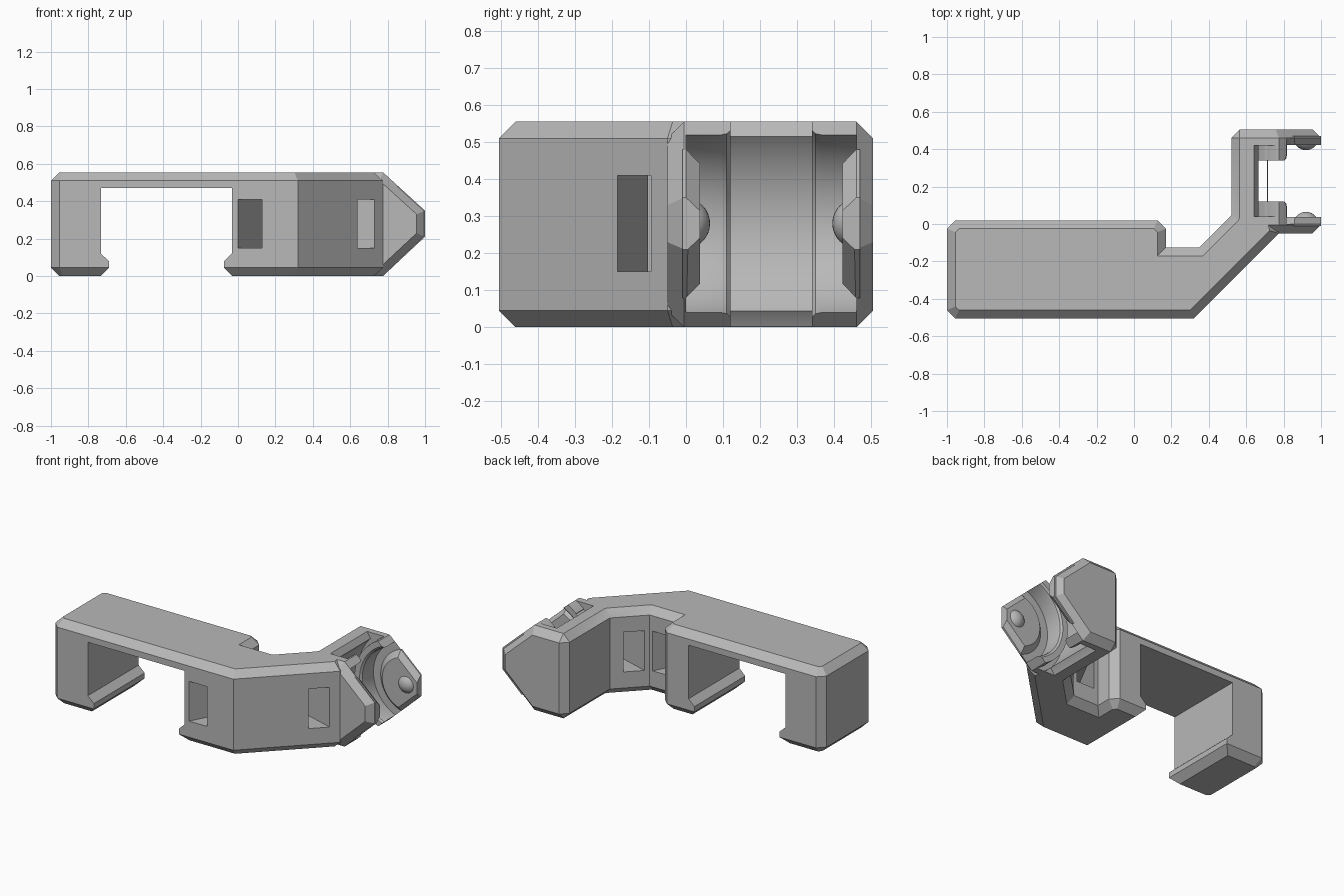
import bpy, bmesh, math
from mathutils import Vector, Matrix

if "Cube" in bpy.data.objects:
    bpy.data.objects.remove(bpy.data.objects["Cube"], do_unlink=True)

CH = 0.045            # chamfer width
H = 0.555             # overall height
AX, AZ = 0.92, 0.28   # centre of the round cradle

grey = bpy.data.materials.new("plain_grey")
grey.use_nodes = True
grey.diffuse_color = (0.48, 0.48, 0.48, 1)
grey.node_tree.nodes["Principled BSDF"].inputs["Base Color"].default_value = (0.48, 0.48, 0.48, 1)


def finish(name, bm):
    bmesh.ops.recalc_face_normals(bm, faces=bm.faces[:])
    me = bpy.data.meshes.new(name)
    bm.to_mesh(me)
    bm.free()
    me.materials.append(grey)
    ob = bpy.data.objects.new(name, me)
    bpy.context.collection.objects.link(ob)
    return ob


def prism(name, pts, axis, a, b, chamfer=None):
    """Extrude a 2D outline along y or z; chamfer(edge) picks edges to bevel."""
    place = (lambda p, t: (p[0], t, p[1])) if axis == "y" else (lambda p, t: (p[0], p[1], t))
    bm = bmesh.new()
    face = bm.faces.new([bm.verts.new(place(p, a)) for p in pts])
    ext = bmesh.ops.extrude_face_region(bm, geom=[face])
    step = Vector((0, b - a, 0)) if axis == "y" else Vector((0, 0, b - a))
    bmesh.ops.translate(bm, vec=step, verts=[v for v in ext["geom"] if isinstance(v, bmesh.types.BMVert)])
    bmesh.ops.recalc_face_normals(bm, faces=bm.faces[:])
    if chamfer:
        bmesh.ops.bevel(bm, geom=[e for e in bm.edges if chamfer(e)], offset=CH,
                        segments=1, profile=0.5, affect="EDGES")
    return finish(name, bm)


def lathe(name, profile, steps=72):
    """Revolve (radius, y) points around the cradle axis."""
    bm = bmesh.new()
    vs = [bm.verts.new((AX + r, y, AZ)) for r, y in profile]
    es = [bm.edges.new(p) for p in zip(vs, vs[1:])]
    bmesh.ops.spin(bm, geom=vs + es, cent=(AX, 0, AZ), axis=(0, 1, 0),
                   angle=math.tau, steps=steps, use_duplicate=False)
    bmesh.ops.remove_doubles(bm, verts=bm.verts[:], dist=1e-5)
    return finish(name, bm)


def combine(target, other, op, keep=False):
    bpy.context.view_layer.objects.active = target
    mod = target.modifiers.new("bool", "BOOLEAN")
    mod.operation, mod.solver, mod.object = op, "EXACT", other
    bpy.ops.object.modifier_apply(modifier=mod.name)
    if not keep:
        bpy.data.objects.remove(other, do_unlink=True)


# Clip body and diagonal neck, chamfered along top and bottom
outline = [(-1, -0.46), (-0.955, -0.505), (0.32, -0.505), (0.775, -0.05), (0.72, 0.18),
           (0.62, 0.20), (0.52, 0.045), (0.35, -0.125), (0.17, -0.125), (0.17, -0.025),
           (0.125, 0.02), (-0.955, 0.02), (-1, -0.025)]
body = prism("clip_bracket", outline, "z", 0, H,
             lambda e: abs(e.verts[0].co.z - e.verts[1].co.z) < 1e-4)

# Pointed cradle block
hexagon = [(0.52, 0), (0.775, 0), (1, 0.21), (1, 0.35), (0.775, H), (0.52, H)]


def cradle_edge(e):
    p, q = (v.co for v in e.verts)
    return abs(p.y - q.y) < 1e-4 or (p.x < 0.6 and q.x < 0.6)


combine(body, prism("cradle_block", hexagon, "y", -0.05, 0.505, cradle_edge), "UNION")

# Clip opening with snap lips
opening = [(-0.733, 0.47), (-0.733, 0.12), (-0.69, 0.08), (-0.69, 0.045), (-0.735, 0),
           (-0.735, -0.1), (-0.03, -0.1), (-0.03, 0), (-0.075, 0.045), (-0.075, 0.08),
           (-0.033, 0.12), (-0.033, 0.47)]
combine(body, prism("opening_cutter", opening, "y", -0.7, 0.2), "DIFFERENCE")

# Slanted strap slots through the front wall and the diagonal neck
front_slot = [(-0.053, -0.605), (0.077, -0.605), (0.356, -0.075), (0.226, -0.075)]
d = Vector((-0.956, 0.292))
a, b = Vector((0.64, -0.185)), Vector((0.73, -0.095))
neck_slot = [tuple(a - d * 0.1), tuple(b - d * 0.1), tuple(b + d * 0.33), tuple(a + d * 0.33)]
for pts in (front_slot, neck_slot):
    combine(body, prism("slot_cutter", pts, "z", 0.15, 0.41), "DIFFERENCE")

# Round cradle with two curved rails and an undercut behind them
half = [(0, 0), (0.262, 0), (0.262, 0.095), (0.266, 0.11), (0.278, 0.12), (0.315, 0.12),
        (0.315, 0.04), (0.347, 0.04)]
bore = half + [(r, 0.46 - y) for r, y in reversed(half)]
combine(body, lathe("bore_cutter", bore), "DIFFERENCE")

# Sloped relief at both ends of the undercut
for flip in (False, True):
    pts = [(0.637, 0.561), (0.666, 0.512), (0.685, 0.497), (0.712, 0.512), (0.712, 0.561)]
    if flip:
        pts = [(x, H - z) for x, z in pts]
    combine(body, prism("relief_cutter", pts, "y", 0.04, 0.42), "DIFFERENCE")

# Chamfered pads with round detents on the inside of each arm
for side, name in ((1, "front"), (-1, "back")):
    def at(y):
        return y if side > 0 else 0.46 - y
    pad = lathe(name + "_pad", [(0, at(-0.01)), (0.21, at(-0.01)), (0.21, at(0)),
                                (0.172, at(0.038)), (0, at(0.038))], 48)
    tip = prism("tip_cutter", hexagon, "y", -0.05, 0.505)
    combine(pad, tip, "INTERSECT")
    # slope the pad rim along the pointed tip
    for s in (1, -1):
        bm = bmesh.new()
        bm.from_mesh(pad.data)
        n = Vector((0.674, side * 0.7, s * 0.739)).normalized()
        edge = Vector((0.775, at(0), H if s > 0 else 0))
        bmesh.ops.bisect_plane(bm, geom=bm.verts[:] + bm.edges[:] + bm.faces[:],
                               plane_co=edge, plane_no=n, clear_outer=True)
        bmesh.ops.holes_fill(bm, edges=[e for e in bm.edges if e.is_boundary], sides=0)
        bmesh.ops.recalc_face_normals(bm, faces=bm.faces[:])
        bm.to_mesh(pad.data)
        bm.free()
    bm = bmesh.new()
    bmesh.ops.create_uvsphere(bm, u_segments=32, v_segments=16, radius=0.068,
                              matrix=Matrix.Translation((AX, at(-0.003), AZ)))
    bmesh.ops.bisect_plane(bm, geom=bm.verts[:] + bm.edges[:] + bm.faces[:],
                           plane_co=(0, at(-0.01), 0), plane_no=(0, -side, 0), clear_outer=True)
    bmesh.ops.holes_fill(bm, edges=[e for e in bm.edges if e.is_boundary], sides=0)
    finish(name + "_detent", bm)

# Smooth the round surfaces, keep the chamfers crisp
for ob in bpy.context.scene.objects:
    if ob.type == "MESH" and ob.data.materials and ob.data.materials[0] == grey:
        bpy.ops.object.select_all(action="DESELECT")
        ob.select_set(True)
        bpy.context.view_layer.objects.active = ob
        bpy.ops.object.shade_smooth_by_angle(angle=math.radians(25))
